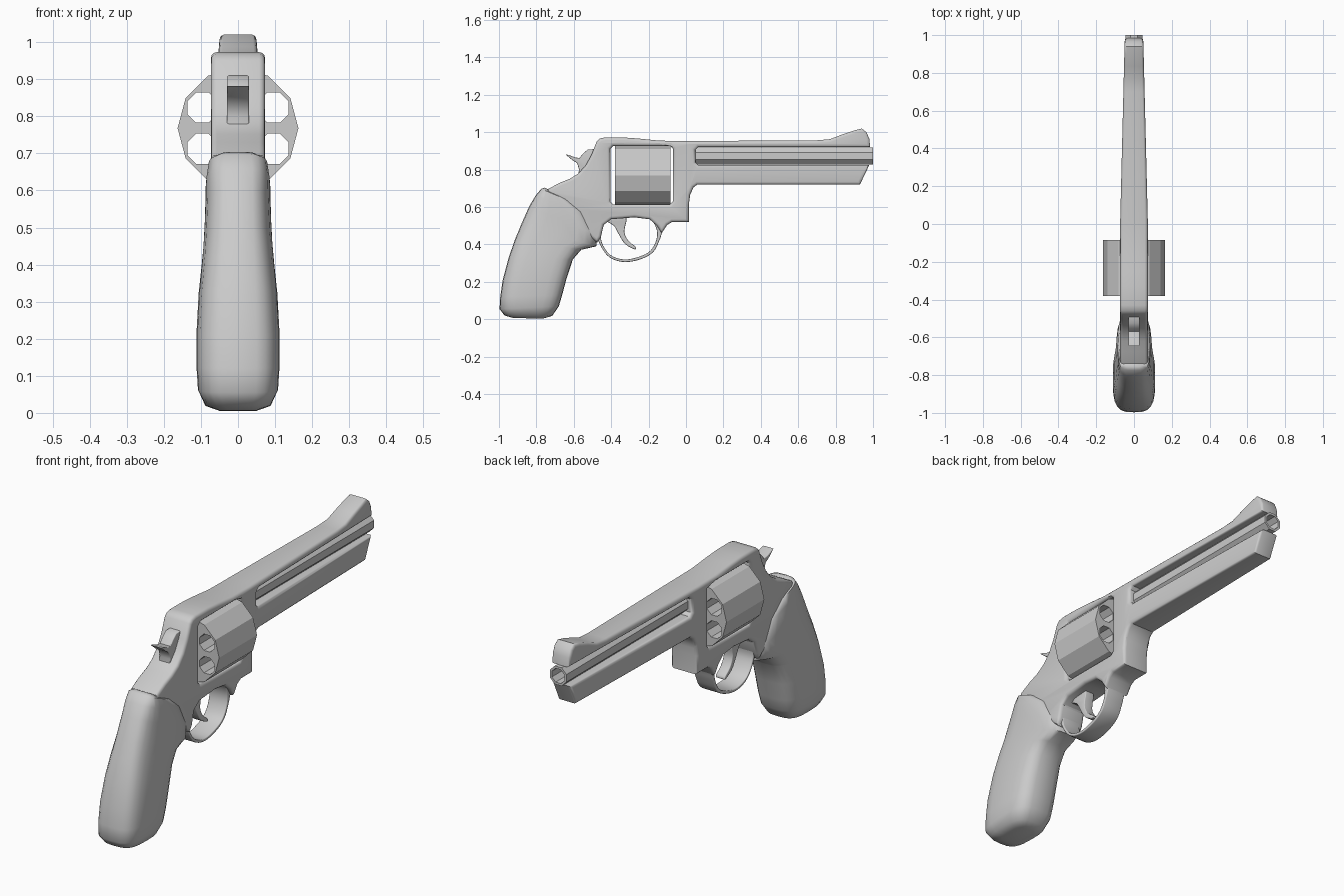
import bpy, bmesh
from math import sin, cos, pi, radians, copysign
from mathutils import Matrix, Vector

if "Cube" in bpy.data.objects:
    bpy.data.objects.remove(bpy.data.objects["Cube"])

SIDE = Matrix(((0, 0, 1, 0), (1, 0, 0, 0), (0, 1, 0, 0), (0, 0, 0, 1)))    # profile in y-z
FRONT = Matrix(((1, 0, 0, 0), (0, 0, -1, 0), (0, 1, 0, 0), (0, 0, 0, 1)))  # profile in x-z


def finish(name, bm, angle):
    bmesh.ops.recalc_face_normals(bm, faces=bm.faces)
    me = bpy.data.meshes.new(name)
    bm.to_mesh(me)
    bm.free()
    ob = bpy.data.objects.new(name, me)
    bpy.context.collection.objects.link(ob)
    bpy.ops.object.select_all(action='DESELECT')
    bpy.context.view_layer.objects.active = ob
    ob.select_set(True)
    bpy.ops.object.shade_smooth_by_angle(angle=radians(angle))
    return ob


def plate(loops, half, bevel, axis):
    """Filled outline (first loop) with holes (other loops), extruded and rounded."""
    cu = bpy.data.curves.new("outline", 'CURVE')
    cu.dimensions = '2D'
    cu.fill_mode = 'BOTH'
    cu.extrude = half - bevel
    cu.bevel_depth = bevel
    cu.bevel_resolution = 2
    cu.offset = -bevel
    for pts in loops:
        sp = cu.splines.new('POLY')
        sp.points.add(len(pts) - 1)
        for p, (u, v) in zip(sp.points, pts):
            p.co = (u, v, 0, 1)
        sp.use_cyclic_u = True
    ob = bpy.data.objects.new("outline", cu)
    bpy.context.collection.objects.link(ob)
    bpy.context.view_layer.update()
    dg = bpy.context.evaluated_depsgraph_get()
    me = bpy.data.meshes.new_from_object(ob.evaluated_get(dg))
    bm = bmesh.new()
    bm.from_mesh(me)
    bpy.data.objects.remove(ob)
    bpy.data.curves.remove(cu)
    bpy.data.meshes.remove(me)
    bmesh.ops.remove_doubles(bm, verts=bm.verts, dist=1e-4)
    bm.transform(axis)
    return bm


def smooth(pts, n=4):
    """Closed Catmull-Rom loop through the points."""
    out, k = [], len(pts)
    for i in range(k):
        a, b, c, d = (Vector(pts[(i + j) % k]) for j in (-1, 0, 1, 2))
        for s in range(n):
            t = s / n
            out.append(tuple(0.5 * (2 * b + (c - a) * t + (2 * a - 5 * b + 4 * c - d) * t * t
                                    + (3 * b - a - 3 * c + d) * t ** 3)))
    return out


def ngon(cx, cz, r, n, turn=0.0):
    return [(cx + r * cos(turn + 2 * pi * i / n), cz + r * sin(turn + 2 * pi * i / n))
            for i in range(n)]


# Frame with top rib, open barrel slot and underlug
outline = [(-.478, .95), (-.46, .967), (-.43, .973), (-.33, .972), (-.25, .966), (-.14, .955), (0, .953),
           (.70, .957), (.77, .963), (.835, .988), (.90, 1.01), (.94, 1.02), (.965, 1.0),
           (.98, .965), (.985, .92), (.065, .92), (.05, .905), (.05, .84), (.065, .825),
           (.98, .825), (.93, .72), (.06, .72), (.04, .705), (.022, .665), (.015, .61),
           (.015, .52), (-.075, .52), (-.10, .505), (-.13, .46), (-.155, .50), (-.195, .535),
           (-.275, .545), (-.40, .535), (-.44, .505), (-.455, .44), (-.475, .41), (-.56, .48),
           (-.65, .58), (-.735, .66), (-.74, .695), (-.675, .73), (-.62, .752), (-.575, .78),
           (-.535, .825), (-.505, .88)]
window = [(-.39, .615), (-.085, .615), (-.07, .63), (-.07, .912), (-.085, .926),
          (-.39, .926), (-.405, .912), (-.405, .63)]
bm = plate([outline, window], .073, .016, SIDE)
bmesh.ops.bisect_plane(bm, geom=bm.verts[:] + bm.edges[:] + bm.faces[:], dist=1e-5,
                       plane_co=(0, 0.02, 0), plane_no=(0, 1, 0))
for v in bm.verts:                      # taper toward the muzzle
    v.co.x *= 1 - .34 * max(0, v.co.y - .02)
finish("frame", bm, 35)

# Fluted-free twelve-sided drum with six chambers
chambers = [ngon(.111 * cos(a), .768 + .111 * sin(a), .044, 8, pi / 8)
            for a in (pi / 6 + i * pi / 3 for i in range(6))]
bm = plate([ngon(0, .768, .163, 12)] + chambers, .148, 0, FRONT)
bm.transform(Matrix.Translation((0, -.232, 0)))
finish("drum", bm, 20)

# Barrel tube
bm = plate([ngon(0, .872, .049, 8, pi / 8), ngon(0, .872, .037, 8, pi / 8)], .48, 0, FRONT)
bm.transform(Matrix.Translation((0, .52, 0)))
finish("barrel", bm, 20)

# Trigger guard loop
outer = [(-.10, .52), (-.125, .47), (-.143, .42), (-.175, .36), (-.24, .322), (-.33, .306),
         (-.41, .332), (-.46, .40), (-.475, .46), (-.46, .53), (-.40, .56), (-.27, .57), (-.16, .565)]
inner = [(-.157, .43), (-.19, .367), (-.25, .335), (-.33, .32), (-.405, .345), (-.45, .41),
         (-.45, .47), (-.435, .51), (-.40, .535), (-.275, .545), (-.195, .535), (-.16, .49)]
finish("trigger_guard", plate([smooth(outer), smooth(inner)], .05, .004, SIDE), 40)

# Trigger
trigger = [(-.43, .53), (-.385, .50), (-.357, .45), (-.325, .402), (-.275, .374), (-.27, .388),
           (-.308, .42), (-.33, .47), (-.32, .55), (-.40, .57)]
finish("trigger", plate([smooth(trigger, 3)], .025, .004, SIDE), 40)

# Hammer with thumb spur
hammer = [(-.645, .882), (-.625, .878), (-.595, .866), (-.57, .862), (-.552, .885), (-.525, .908),
          (-.48, .91), (-.47, .75), (-.58, .75), (-.572, .80), (-.582, .835), (-.61, .853)]
finish("hammer", plate([hammer], .03, .004, SIDE), 40)

# Grip lofted through rounded sections: back y, z, front y, z, half width
sections = [(-.92, .006, -.76, .005, .05), (-.97, .02, -.715, .018, .088), (-.997, .055, -.68, .07, .108),
            (-.993, .12, -.662, .13, .112), (-.98, .21, -.638, .22, .112), (-.948, .33, -.605, .32, .106),
            (-.915, .425, -.56, .372, .098), (-.88, .51, -.48, .39, .093),
            (-.838, .605, -.475, .45, .089), (-.805, .66, -.535, .565, .087),
            (-.775, .697, -.62, .632, .080), (-.755, .704, -.71, .68, .05)]
bm = bmesh.new()
rings, N = [], 24
for by, bz, fy, fz, w in sections:
    ring = []
    for i in range(N):
        c, s = cos(2 * pi * i / N), sin(2 * pi * i / N)
        u = copysign(abs(c) ** .6, c) * .5 + .5
        x = w * copysign(abs(s) ** .6, s)
        ring.append(bm.verts.new((x, by + (fy - by) * u, bz + (fz - bz) * u)))
    rings.append(ring)
for a, b in zip(rings, rings[1:]):
    for i in range(N):
        j = (i + 1) % N
        bm.faces.new((a[i], a[j], b[j], b[i]))
bm.faces.new(rings[0])
bm.faces.new(rings[-1])
finish("grip", bm, 50)
